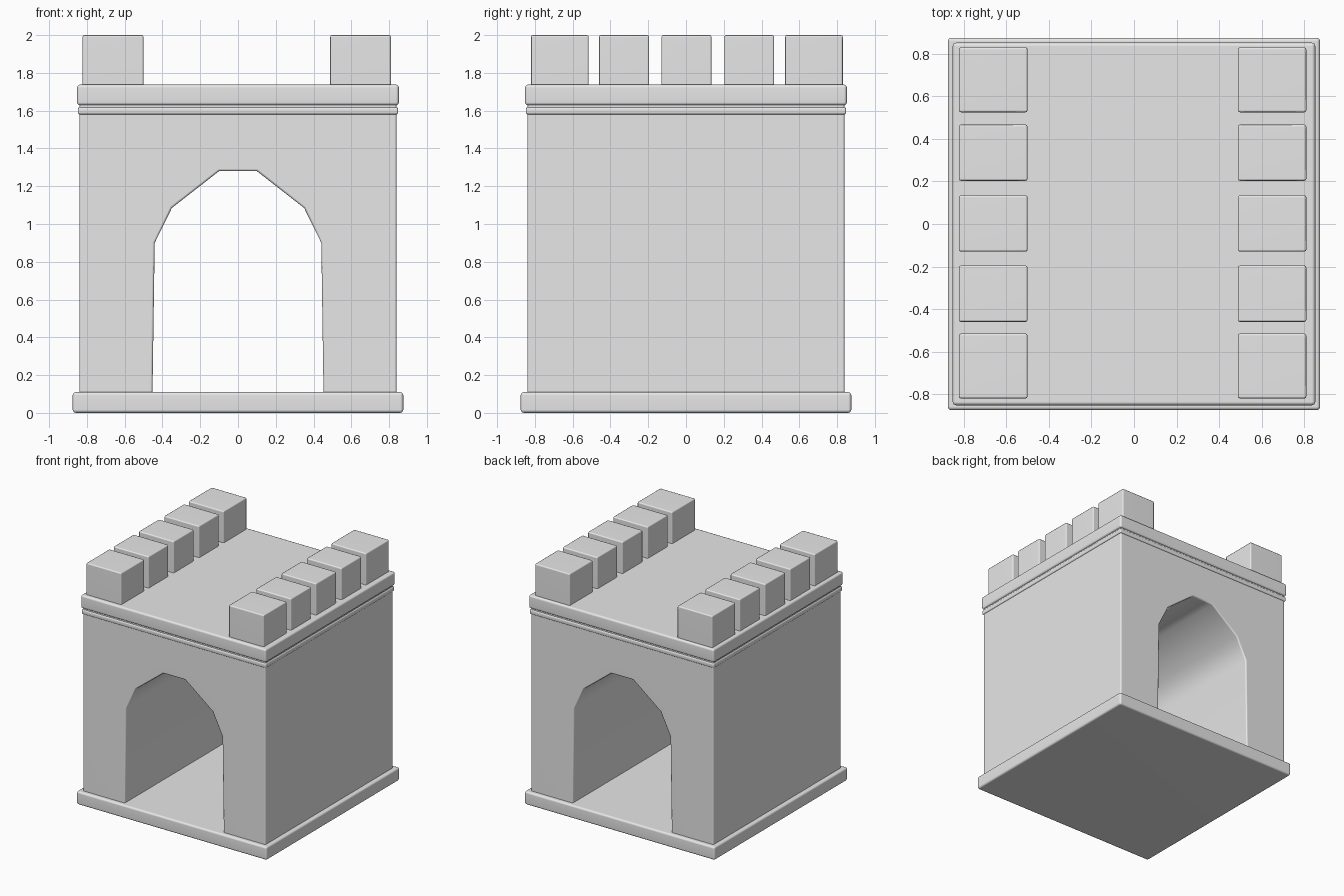
import bpy, bmesh
from math import radians

cube = bpy.data.objects.get("Cube")
if cube:
    bpy.data.objects.remove(cube, do_unlink=True)

stone = bpy.data.materials.new("grey stone")
stone.use_nodes = True
grey = (0.8, 0.8, 0.8, 1)
stone.diffuse_color = grey
for node in stone.node_tree.nodes:
    if node.type == 'BSDF_PRINCIPLED':
        node.inputs["Base Color"].default_value = grey


def extrude_part(name, profile, y0, y1, bevel):
    """Extrude an x-z outline along y and round its hard edges."""
    bm = bmesh.new()
    face = bm.faces.new([bm.verts.new((x, y0, z)) for x, z in profile])
    ext = bmesh.ops.extrude_face_region(bm, geom=[face], use_keep_orig=True)
    verts = [g for g in ext["geom"] if isinstance(g, bmesh.types.BMVert)]
    bmesh.ops.translate(bm, verts=verts, vec=(0, y1 - y0, 0))
    bmesh.ops.recalc_face_normals(bm, faces=bm.faces[:])
    hard = [e for e in bm.edges if e.calc_face_angle(0) > radians(45)]
    bmesh.ops.bevel(bm, geom=hard, offset=bevel, segments=2,
                    profile=0.5, affect='EDGES', clamp_overlap=True)
    for f in bm.faces:
        f.smooth = True
    mesh = bpy.data.meshes.new(name)
    bm.to_mesh(mesh)
    bm.free()
    mesh.materials.append(stone)
    mesh.set_sharp_from_angle(angle=radians(55))
    obj = bpy.data.objects.new(name, mesh)
    bpy.context.collection.objects.link(obj)
    obj.modifiers.new("clean_shading", 'WEIGHTED_NORMAL').keep_sharp = True
    return obj


def block(name, x0, x1, y0, y1, z0, z1, bevel):
    outline = [(x0, z0), (x1, z0), (x1, z1), (x0, z1)]
    return extrude_part(name, outline, y0, y1, bevel)


def slab(name, half, z0, z1, bevel):
    return block(name, -half, half, -half, half, z0, z1, bevel)


# Floor slab
slab("base_slab", 0.875, 0, 0.11, 0.016)

# Walls with the arched passage running through
arch = [(0.453, 0.09), (0.441, 0.9), (0.35, 1.085), (0.1, 1.28)]
wall = 0.84
outline = [(-wall, 0.09), (-wall, 1.64), (wall, 1.64), (wall, 0.09)]
outline += arch + [(-x, z) for x, z in reversed(arch)]
extrude_part("gate_walls", outline, -wall, wall, 0.012)

# Cornice: thin moulding and roof slab
slab("thin_moulding", 0.848, 1.58, 1.618, 0.01)
slab("roof_slab", 0.852, 1.628, 1.738, 0.016)

# Battlements along both sides
rows = [(-0.82, -0.515), (-0.46, -0.195), (-0.13, 0.135),
        (0.203, 0.467), (0.525, 0.83)]
for side, x0, x1 in (("right", -0.823, -0.5), ("left", 0.488, 0.81)):
    for i, (y0, y1) in enumerate(rows, 1):
        block(f"{side}_merlon_{i}", x0, x1, y0, y1, 1.72, 2.0, 0.01)
